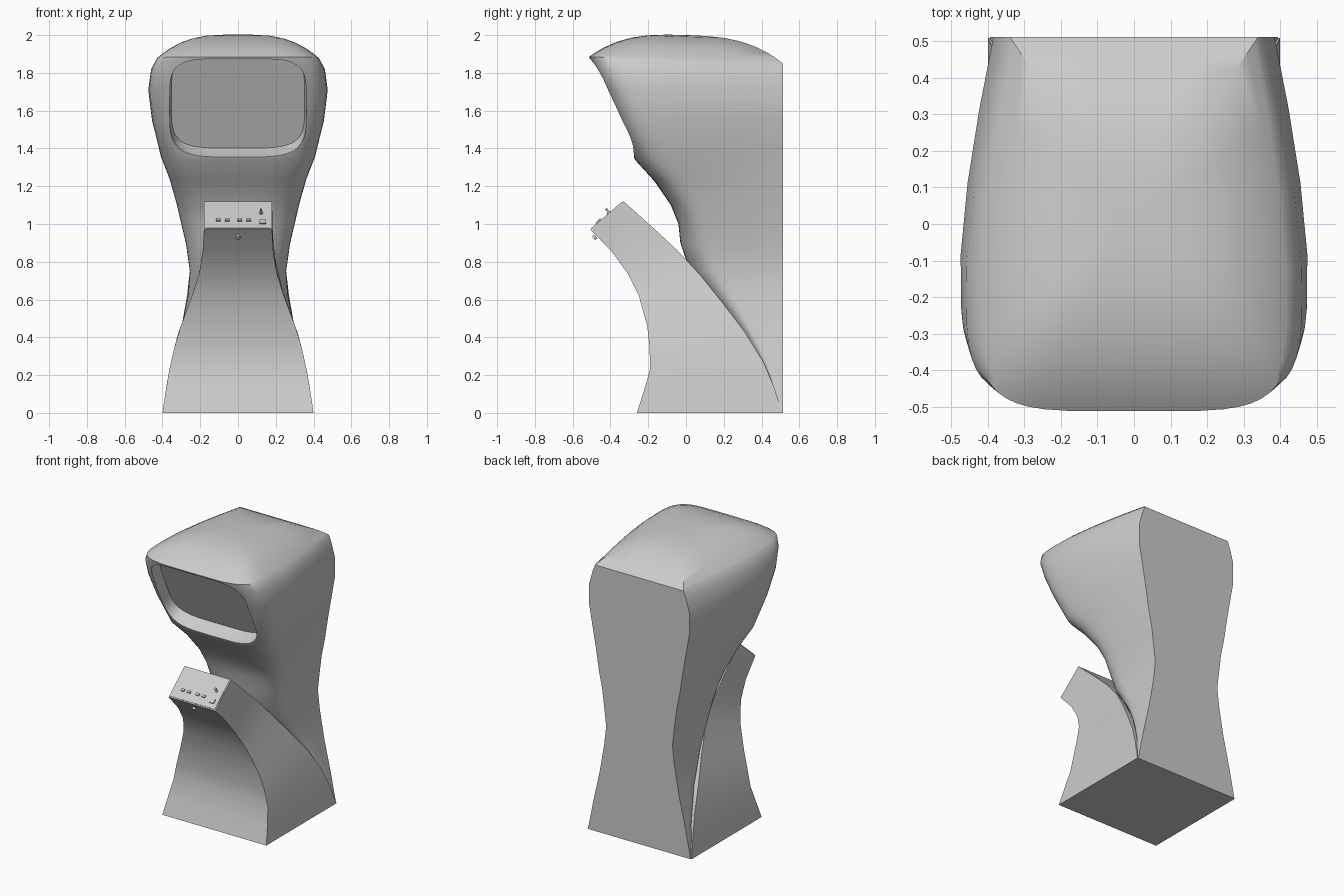
import bpy, bmesh, math
from mathutils import Vector, Matrix

if "Cube" in bpy.data.objects:
    bpy.data.objects.remove(bpy.data.objects["Cube"])

grey = bpy.data.materials.new("cabinet grey")
grey.diffuse_color = (0.6, 0.6, 0.6, 1)
grey.use_nodes = True
grey.node_tree.nodes["Principled BSDF"].inputs["Base Color"].default_value = grey.diffuse_color


def finish(bm, name, angle=40):
    bmesh.ops.recalc_face_normals(bm, faces=bm.faces)
    me = bpy.data.meshes.new(name)
    bm.to_mesh(me)
    bm.free()
    ob = bpy.data.objects.new(name, me)
    me.materials.append(grey)
    bpy.context.collection.objects.link(ob)
    smooth(ob, angle)
    return ob


def smooth(ob, angle):
    bpy.ops.object.select_all(action='DESELECT')
    ob.select_set(True)
    bpy.context.view_layer.objects.active = ob
    bpy.ops.object.shade_smooth_by_angle(angle=math.radians(angle))


def loft(rings, name, angle=40):
    bm = bmesh.new()
    vs = [[bm.verts.new(p) for p in r] for r in rings]
    n = len(vs[0])
    for a, b in zip(vs, vs[1:]):
        for i in range(n):
            j = (i + 1) % n
            bm.faces.new((a[i], a[j], b[j], b[i]))
    bm.faces.new(vs[0])
    bm.faces.new(vs[-1])
    return finish(bm, name, angle)


def interp(table, t):
    for (a, u), (b, v) in zip(table, table[1:]):
        if t <= b:
            return u + (v - u) * (t - a) / (b - a)
    return table[-1][1]


BACK = 0.513


def body_ring(yf, zf, zb, w, wb):
    """Rounded front, sides tapering to a flat back."""
    ym = yf + 0.37 * (BACK - yf)
    e = 2 / (2.6 + 2.2 * min(1, max(0, (zf - 0.9) / 0.5)))
    half = []
    for i in range(1, 13):
        a = math.pi / 2 * i / 12
        half.append((w * math.sin(a) ** e, ym - (ym - yf) * max(0, math.cos(a)) ** e))
    for t in (0.33, 0.67, 1):
        half.append((w + (wb - w) * t ** 1.4, ym + (BACK - ym) * t))
    half.append((wb * 0.5, BACK))
    pts = [(0, yf)] + half + [(0, BACK)] + [(-x, y) for x, y in reversed(half)]
    return [Vector((x, y, zf + (zb - zf) * (y - yf) / (BACK - yf))) for x, y in pts]


# Cabinet body: front y, front z, back z, half width, back half width
rows = [(.49, 0, 0, .395, .395), (.42, .2, .2, .355, .355), (.28, .42, .42, .305, .305),
        (.12, .62, .62, .265, .27), (.02, .75, .75, .255, .255), (-.03, .9, .88, .275, .27),
        (-.04, 1.0, 1.0, .30, .285), (-.08, 1.1, 1.12, .325, .31), (-.17, 1.23, 1.28, .365, .335),
        (-.27, 1.34, 1.42, .41, .36), (-.36, 1.54, 1.56, .455, .385), (-.435, 1.71, 1.71, .475, .385),
        (-.49, 1.83, 1.80, .46, .36), (-.513, 1.885, 1.85, .43, .34)]
rings = [body_ring(*r) for r in rows]
top = rings[-1]
centre = Vector((0, 0, 1.867))
for s in (.97, .92, .84, .72, .57, .4, .2, .06):
    rings.append([centre + (p - centre) * s + Vector((0, 0, .133 * (1 - s ** 3))) for p in top])
body = loft(rings, "cabinet_body")

# Recessed screen cut into the sloping front
slope = Vector((0, -0.243, 0.545)).normalized()
inward = Vector((0, slope.z, -slope.y))
mid = Vector((0, -0.392, 1.615))


def screen_ring(depth, k):
    out = []
    for i in range(48):
        a = 2 * math.pi * i / 48
        c, s = math.cos(a), math.sin(a)
        x = 0.362 * k * math.copysign(abs(c) ** 0.45, c)
        h = 0.285 * k * math.copysign(abs(s) ** 0.45, s)
        out.append(mid + Vector((x, 0, 0)) + slope * h + inward * depth)
    return out


cutter = loft([screen_ring(-0.2, 1.0), screen_ring(0.05, 1.0), screen_ring(0.1, 0.975)], "screen_cutter")
cutter.hide_render = True
mod = body.modifiers.new("screen", 'BOOLEAN')
mod.operation = 'DIFFERENCE'
mod.solver = 'EXACT'
mod.object = cutter
bpy.context.view_layer.objects.active = body
bpy.ops.object.modifier_apply(modifier="screen")
bpy.data.objects.remove(cutter)
smooth(body, 35)

# Flared pedestal leaning forward to the control panel
W = [(0, .40), (.2, .37), (.4, .325), (.6, .25), (.7, .215), (.8, .19), (.97, .18), (1.2, .18)]
front = [(-.26, 0), (-.225, .11), (-.19, .23), (-.193, .35), (-.205, .46), (-.25, .62),
         (-.31, .74), (-.39, .85), (-.505, .97)]
rear = [(.51, 0), (.465, .14), (.41, .27), (.31, .43), (.20, .575), (.08, .725),
        (-.05, .865), (-.18, .985), (-.33, 1.12)]
rings = []
for (fy, fz), (ry, rz) in zip(front, rear):
    f, r = interp(W, fz), interp(W, rz)
    rings.append([(-f, fy, fz), (f, fy, fz), (r, ry, rz), (-r, ry, rz)])
loft(rings, "pedestal", 40)

# Control panel frame: local x right, y up the panel, z outwards
up = Vector((0, .175, .15)).normalized()
out = Vector((0, -up.z, up.y))
origin = Vector((0, -.4175, 1.045))
frame = Matrix((Vector((1, 0, 0)), up, out)).transposed().to_4x4()
frame.translation = origin


def block(name, x, y, z, sx, sy, sz):
    bm = bmesh.new()
    bmesh.ops.create_cube(bm, size=1, matrix=frame @ Matrix.Translation((x, y, z)) @ Matrix.Diagonal((sx, sy, sz, 1)))
    return finish(bm, name, 30)


def peg(name, x, y, z, radius, length, tilt=None):
    bm = bmesh.new()
    m = frame @ Matrix.Translation((x, y, z))
    if tilt:
        m = m @ Matrix.Rotation(tilt, 4, 'X')
    bmesh.ops.create_cone(bm, cap_ends=True, segments=16, radius1=radius, radius2=radius, depth=length, matrix=m)
    return finish(bm, name, 30)


block("control_panel", 0, 0, .001, .345, .215, .006)
for i, x in enumerate((-.105, -.058, .01, .057)):
    block("button_%d" % (i + 1), x, -.045, .007, .024, .016, .012)
block("coin_slot", .13, -.06, .006, .034, .028, .01)
peg("lever_base", .122, .015, .005, .011, .01)
peg("lever", .122, .018, .016, .006, .03)
peg("lock", 0, -.125, -.045, .012, .016, math.pi / 2)
